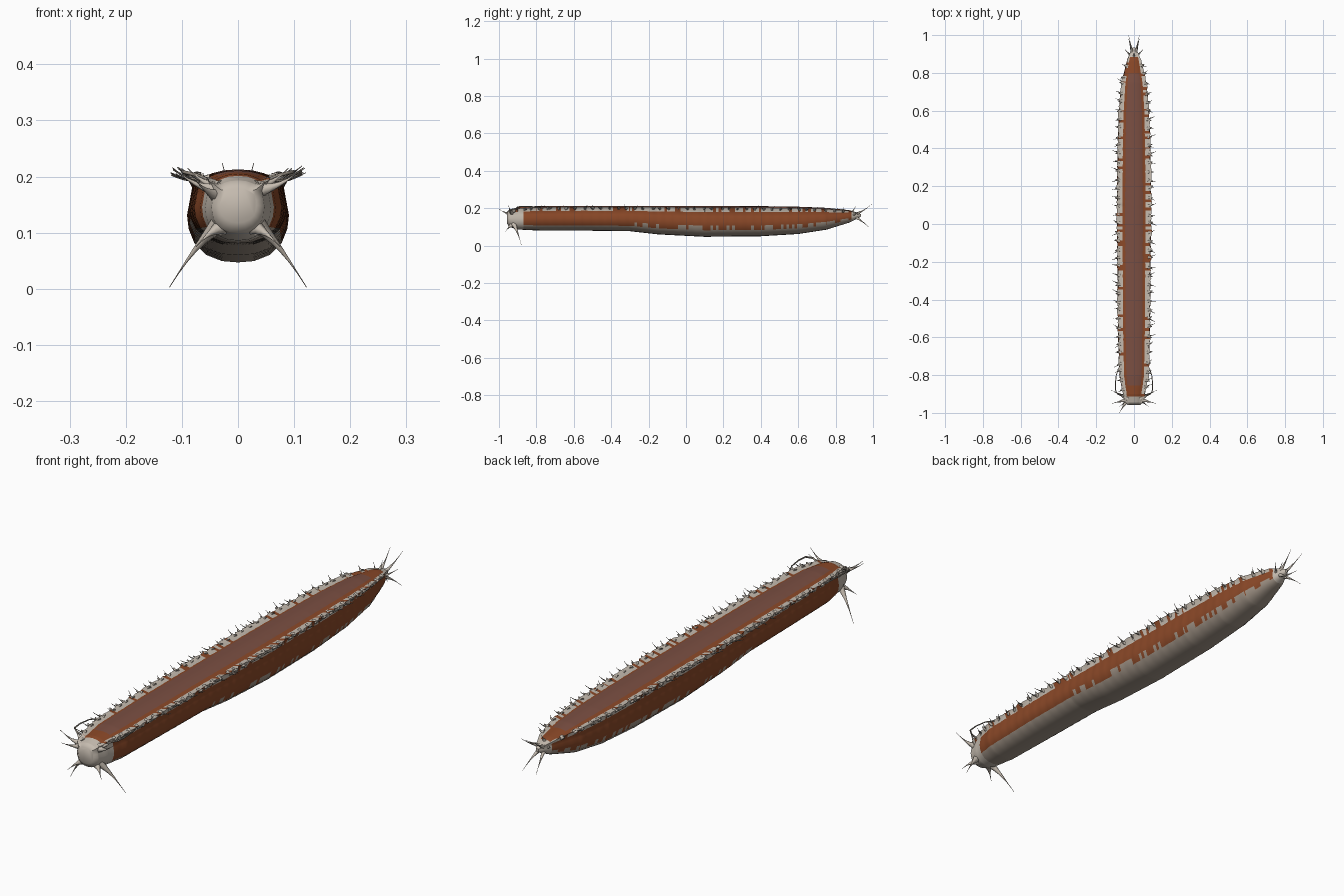
import bpy, bmesh, math, random
from mathutils import Vector

random.seed(4)
if "Cube" in bpy.data.objects:
    bpy.data.objects.remove(bpy.data.objects["Cube"])


def material(name, rgb):
    m = bpy.data.materials.new(name)
    m.use_nodes = True
    colour = [(c / 255) ** 2.2 for c in rgb] + [1]
    m.diffuse_color = colour
    m.node_tree.nodes["Principled BSDF"].inputs["Base Color"].default_value = colour
    return m


BACK, SIDE, CREAM, BELLY = range(4)
mats = [material("back brown", (122, 80, 68)), material("side rust", (138, 74, 44)),
        material("cream skin", (196, 186, 174)), material("belly tan", (160, 147, 134))]
spine_mat = material("spine grey", (140, 132, 122))

# Body stations along y: position, half width, underside, top
stations = [(-.957, .033, .118, .180), (-.945, .047, .100, .193), (-.9, .058, .086, .205),
            (-.8, .078, .081, .211), (-.55, .085, .08, .213), (-.3, .087, .077, .213),
            (-.15, .089, .06, .213), (.1, .09, .047, .213), (.4, .087, .05, .211),
            (.6, .08, .062, .208), (.75, .066, .085, .202), (.87, .036, .122, .19),
            (.92, .016, .146, .176), (.935, .006, .155, .168)]

# Half cross-section from the back midline, over the side ridge, to the belly
half = [(0, 1), (.3, .985), (.52, .95), (.68, .91), (.99, .95), (.9, .8), (.95, .65),
        (1, .5), (.97, .36), (.86, .21), (.62, .08), (.32, .015), (0, 0)]
section = half + [(-u, v) for u, v in half[-2:0:-1]]


def station(y):
    for a, b in zip(stations, stations[1:]):
        if y <= b[0]:
            t = (y - a[0]) / (b[0] - a[0])
            return [p + (q - p) * t for p, q in zip(a[1:], b[1:])]
    return stations[-1][1:]


def face_colour(y, k):
    """Colour by band of the section, counted from the back midline."""
    if y < -.915 or y > .89:
        return CREAM
    if k < 2:
        return BACK if -.85 < y < .8 else SIDE
    if k == 2:
        return SIDE
    if k in (3, 4):
        return SIDE if random.random() < .2 else CREAM
    if y < -.87:
        return CREAM
    if k < 8:
        return SIDE
    if k == 8:
        return SIDE if y < -.3 or random.random() < .5 else BELLY
    return BELLY


# Body
count = len(section)
ys = sorted({round(-.957 + .0145 * i, 4) for i in range(130)} | {s[0] for s in stations})
ys = [y for y in ys if y <= .935]
bm = bmesh.new()
rings = []
for y in ys:
    w, low, top = station(y)
    ripple = 1 + .012 * math.sin(y * 130)
    ring = []
    for u, v in section:
        ridge = random.uniform(.95, 1.07) if abs(u) == .99 else ripple
        ring.append(bm.verts.new((u * w * ridge, y, low + v * (top - low))))
    rings.append(ring)
for i in range(len(rings) - 1):
    for k in range(count):
        n = (k + 1) % count
        f = bm.faces.new((rings[i][k], rings[i][n], rings[i + 1][n], rings[i + 1][k]))
        f.material_index = face_colour((ys[i] + ys[i + 1]) / 2, min(k, count - 1 - k))
for ring in (rings[0], rings[-1]):
    bm.faces.new(ring).material_index = CREAM
bmesh.ops.recalc_face_normals(bm, faces=bm.faces)
mesh = bpy.data.meshes.new("body")
bm.to_mesh(mesh)
bm.free()
for m in mats:
    mesh.materials.append(m)
body = bpy.data.objects.new("body", mesh)
bpy.context.collection.objects.link(body)
bpy.context.view_layer.objects.active = body
body.select_set(True)
bpy.ops.object.shade_smooth_by_angle(angle=math.radians(50))


def spines(name, paths, mat, base, tip, power):
    """Tapered tubes along point lists."""
    cu = bpy.data.curves.new(name, "CURVE")
    cu.dimensions = "3D"
    cu.bevel_depth = 1
    cu.bevel_resolution = 1
    cu.use_fill_caps = True
    for path in paths:
        s = cu.splines.new("POLY")
        s.points.add(len(path) - 1)
        for i, (p, co) in enumerate(zip(s.points, path)):
            p.co = (*co, 1)
            p.radius = tip + (base - tip) * (1 - i / (len(path) - 1)) ** power
    cu.materials.append(mat)
    ob = bpy.data.objects.new(name, cu)
    bpy.context.collection.objects.link(ob)


def bent(a, b, sag=0, steps=6):
    a, b = Vector(a), Vector(b)
    return [a.lerp(b, i / steps) + Vector((0, 0, sag * math.sin(math.pi * i / steps)))
            for i in range(steps + 1)]


# Rows of short bristles along both ridges
row, bumps = [], []
for side in (-1, 1):
    for i in range(38):
        y = -.87 + i * .046 + random.uniform(-.008, .008)
        w, low, top = station(y)
        z = low + .9 * (top - low)
        reach = random.uniform(.016, .032)
        root = (side * w * .86, y, z)
        row.append(bent(root, (side * (w + reach), y + random.uniform(-.022, .022),
                               z + random.uniform(.004, .02)), -.004))
        bumps.append(bent(root, (side * (w + .01), y + random.uniform(-.01, .01), z + .008),
                          -.002, 3))
spines("ridge_bristles", row, spine_mat, .005, .0006, 1.5)
spines("bristle_bases", bumps, mats[CREAM], .011, .002, 1.3)

# Long spines around the head and tail
head, whiskers, tail = [], [], []
for side in (-1, 1):
    head += [bent((side * .035, -.92, .115), (side * .122, -.88, .003), .008),
             bent((side * .035, -.93, .175), (side * .117, -.95, .216), -.008),
             bent((side * .035, -.925, .18), (side * .09, -.9, .215), -.005),
             bent((side * .03, -.93, .11), (side * .075, -.965, .075), .004)]
    whiskers.append([(side * x, y, z) for x, y, z in
                     [(.045, -.9, .19), (.075, -.905, .203), (.096, -.89, .208),
                      (.099, -.85, .209), (.094, -.8, .207), (.08, -.76, .2)]])
    tail += [bent((side * .008, .9, .165), (side * .028, .997, .224), -.006),
             bent((side * .008, .9, .155), (side * .03, .985, .092), .005),
             bent((side * .01, .885, .16), (side * .055, .93, .185), -.003)]
head.append(bent((-.035, -.93, .165), (-.078, -1, .195), -.004))
tail.append(bent((0, .885, .175), (0, .91, .212)))
spines("head_spines", head, mats[CREAM], .016, .0007, 2.2)
spines("head_whiskers", whiskers, spine_mat, .004, .002, 1)
spines("tail_spines", tail, mats[CREAM], .011, .0006, 2.2)
